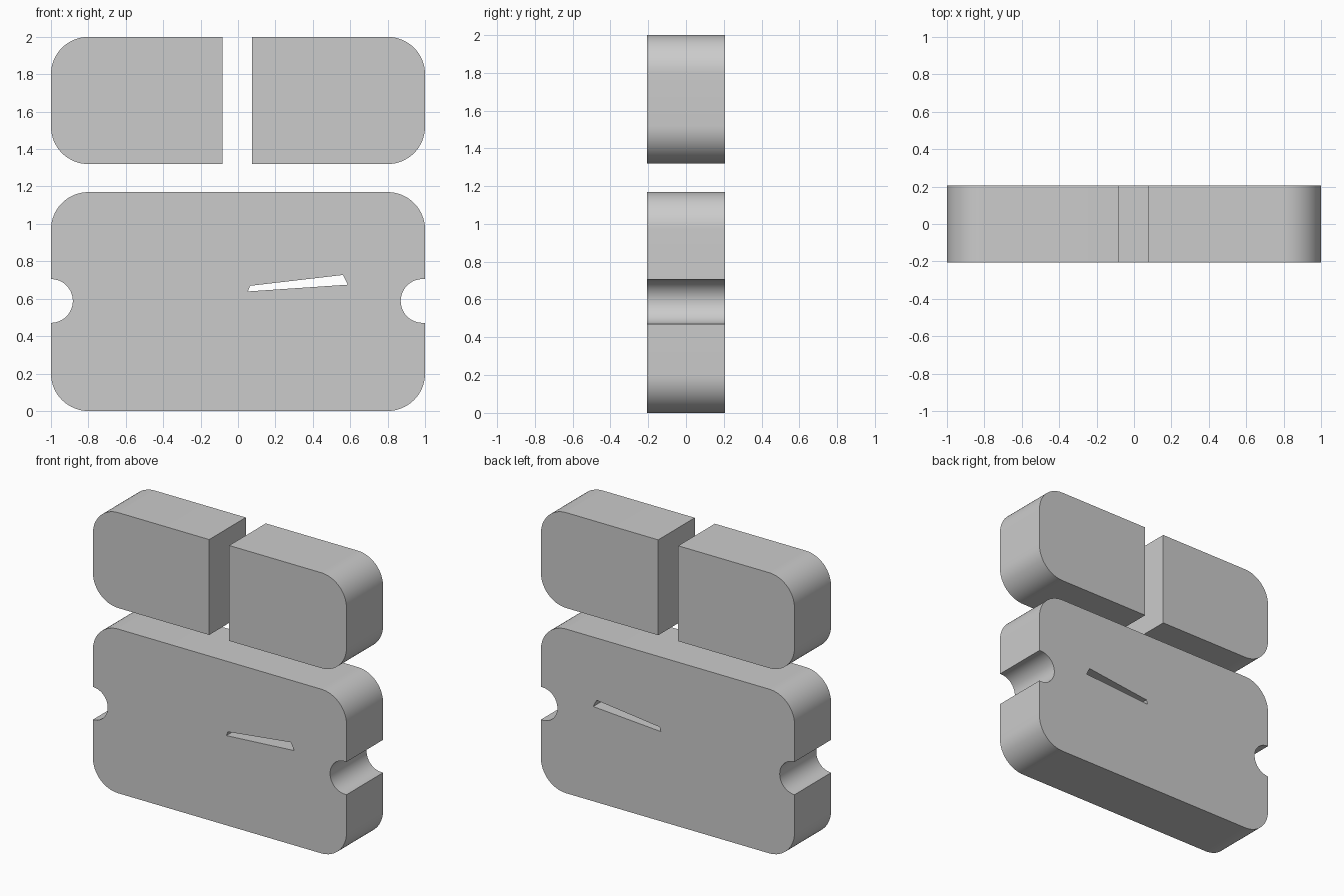
import bpy, bmesh
from math import cos, sin, radians, asin, degrees
from mathutils import Matrix

if "Cube" in bpy.data.objects:
    bpy.data.objects.remove(bpy.data.objects["Cube"])

HALF_DEPTH = 0.206
R = 0.2


def arc(cx, cz, r, a0, a1, n=16):
    return [(cx + r * cos(radians(a0 + (a1 - a0) * i / n)),
             cz + r * sin(radians(a0 + (a1 - a0) * i / n))) for i in range(n + 1)]


def plate(name, *loops):
    # Fill the outline (later loops become holes) and give it thickness
    curve = bpy.data.curves.new(name + "_outline", 'CURVE')
    curve.dimensions, curve.fill_mode, curve.extrude = '2D', 'BOTH', HALF_DEPTH
    for pts in loops:
        sp = curve.splines.new('POLY')
        sp.points.add(len(pts) - 1)
        for p, (x, z) in zip(sp.points, pts):
            p.co = (x, z, 0, 1)
        sp.use_cyclic_u = True
    temp = bpy.data.objects.new(name + "_temp", curve)
    bpy.context.collection.objects.link(temp)
    bpy.context.view_layer.update()
    dg = bpy.context.evaluated_depsgraph_get()
    mesh = bpy.data.meshes.new_from_object(temp.evaluated_get(dg))
    bpy.data.objects.remove(temp)
    bpy.data.curves.remove(curve)

    # Stand it upright and weld it into a closed solid
    bm = bmesh.new()
    bm.from_mesh(mesh)
    bm.transform(Matrix.Rotation(radians(90), 4, 'X'))
    bmesh.ops.remove_doubles(bm, verts=bm.verts, dist=1e-5)
    bmesh.ops.recalc_face_normals(bm, faces=bm.faces)
    bm.to_mesh(mesh)
    bm.free()
    mesh.name = name
    obj = bpy.data.objects.new(name, mesh)
    bpy.context.collection.objects.link(obj)
    bpy.ops.object.select_all(action='DESELECT')
    obj.select_set(True)
    bpy.context.view_layer.objects.active = obj
    bpy.ops.object.shade_smooth_by_angle(angle=radians(30))
    return obj


# Lower body: rounded block with a round notch in each side and a slanted slot
B, T, NZ, NR = 0.0, 1.17, 0.588, 0.117
right_notch = [(1, NZ - NR)] + arc(0.987, NZ, NR, 270, 90, 24) + [(1, NZ + NR)]
left_notch = arc(-1.0, NZ, NR, 90, -90, 24)
body = (arc(1 - R, B + R, R, -90, 0) + right_notch
        + arc(1 - R, T - R, R, 0, 90) + arc(-1 + R, T - R, R, 90, 180)
        + left_notch + arc(-1 + R, B + R, R, 180, 270))
slot = [(0.053, 0.639), (0.064, 0.669), (0.561, 0.727), (0.587, 0.675)]
plate("lower_body", body, slot)

# Upper blocks: rounded only on their outer corners
for name, side, inner in (("upper_left_block", -1, 0.083), ("upper_right_block", 1, 0.075)):
    pts = ([(inner, 1.32)] + arc(1 - R, 1.32 + R, R, -90, 0)
           + arc(1 - R, 2 - R, R, 0, 90) + [(inner, 2.0)])
    plate(name, [(side * x, z) for x, z in pts])
